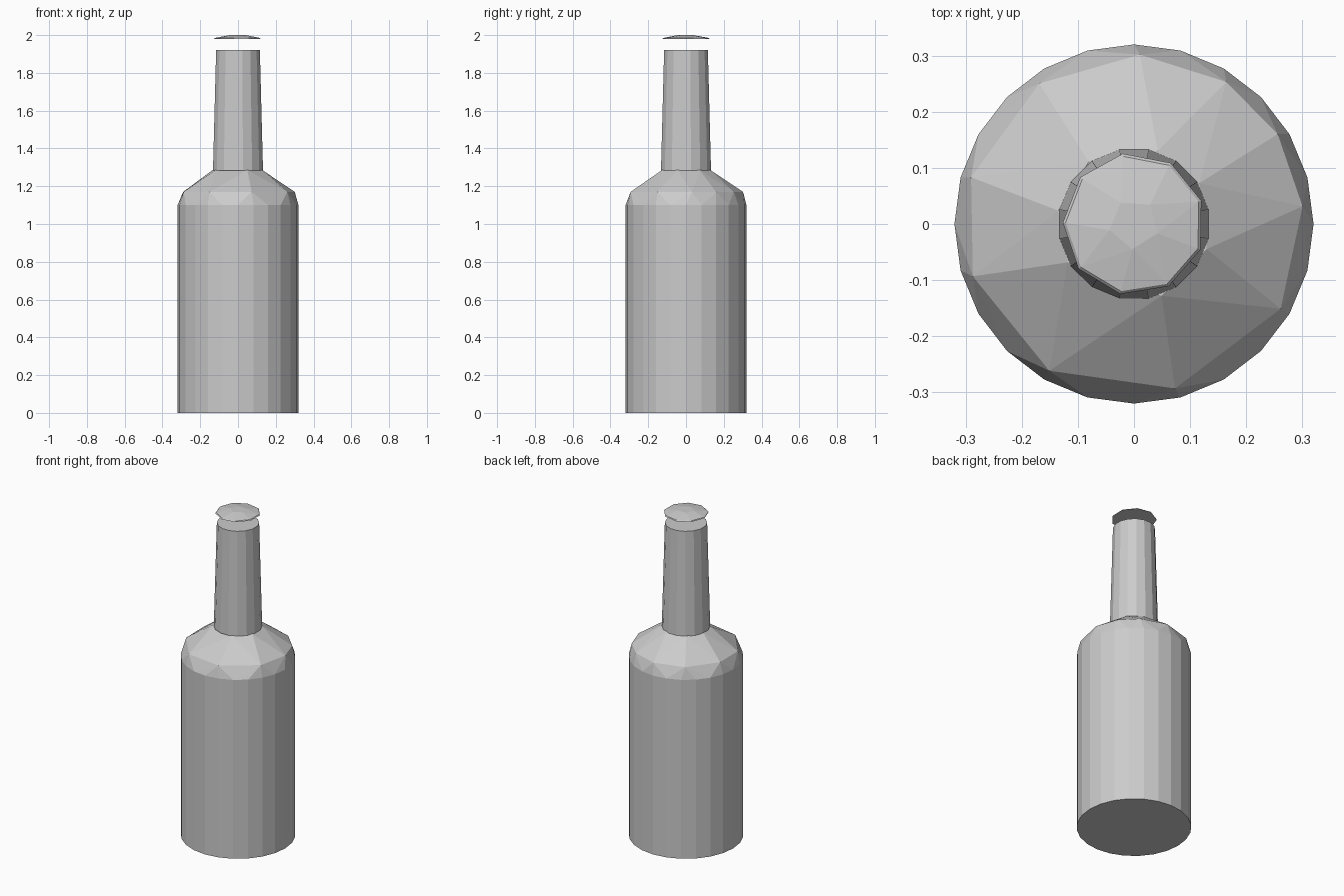
import bpy, bmesh
from math import sin, cos, radians

cube = bpy.data.objects.get("Cube")
if cube:
    bpy.data.objects.remove(cube, do_unlink=True)

grey = bpy.data.materials.new("light_grey")
grey.use_nodes = True
colour = (0.6, 0.6, 0.6, 1)
grey.diffuse_color = colour
grey.node_tree.nodes["Principled BSDF"].inputs["Base Color"].default_value = colour


def even(sides, start=0):
    """Evenly spaced angles in degrees."""
    return [start + 360 * i / sides for i in range(sides)]


def faceted_solid(name, rings):
    """Closed convex solid through rings of (radius, height, angles)."""
    bm = bmesh.new()
    for radius, z, angles in rings:
        for a in angles:
            bm.verts.new((radius * cos(radians(a)), radius * sin(radians(a)), z))
    hull = bmesh.ops.convex_hull(bm, input=bm.verts[:])
    loose = [v for v in bm.verts if not v.link_faces]
    bmesh.ops.delete(bm, geom=loose, context='VERTS')
    # merge coplanar triangles into clean panels
    bmesh.ops.dissolve_limit(bm, angle_limit=radians(0.5),
                             verts=bm.verts[:], edges=bm.edges[:])
    bmesh.ops.recalc_face_normals(bm, faces=bm.faces[:])
    mesh = bpy.data.meshes.new(name)
    bm.to_mesh(mesh)
    bm.free()
    mesh.materials.append(grey)
    obj = bpy.data.objects.new(name, mesh)
    bpy.context.collection.objects.link(obj)
    return obj


# Cylindrical body with an irregular, low-poly shoulder
shoulder = [124, 88, 57, 32, 6, -30, -76, -120, -162, 164]
collar = [72, 32, -19, -69, -150, 170, 126]
faceted_solid("body", [
    (0.32, 0, even(24)),
    (0.32, 1.10, even(24)),
    (0.302, 1.17, shoulder),
    (0.137, 1.285, collar),
])

# Tapered neck
faceted_solid("neck", [
    (0.135, 1.283, even(16, 11.25)),
    (0.118, 1.92, even(16, 11.25)),
])

# Thin domed cap floating above the neck
faceted_solid("cap", [
    (0.127, 1.98, even(9, 19)),
    (0.122, 1.985, even(9, 19)),
    (0.045, 2.0, even(5, 50)),
])
